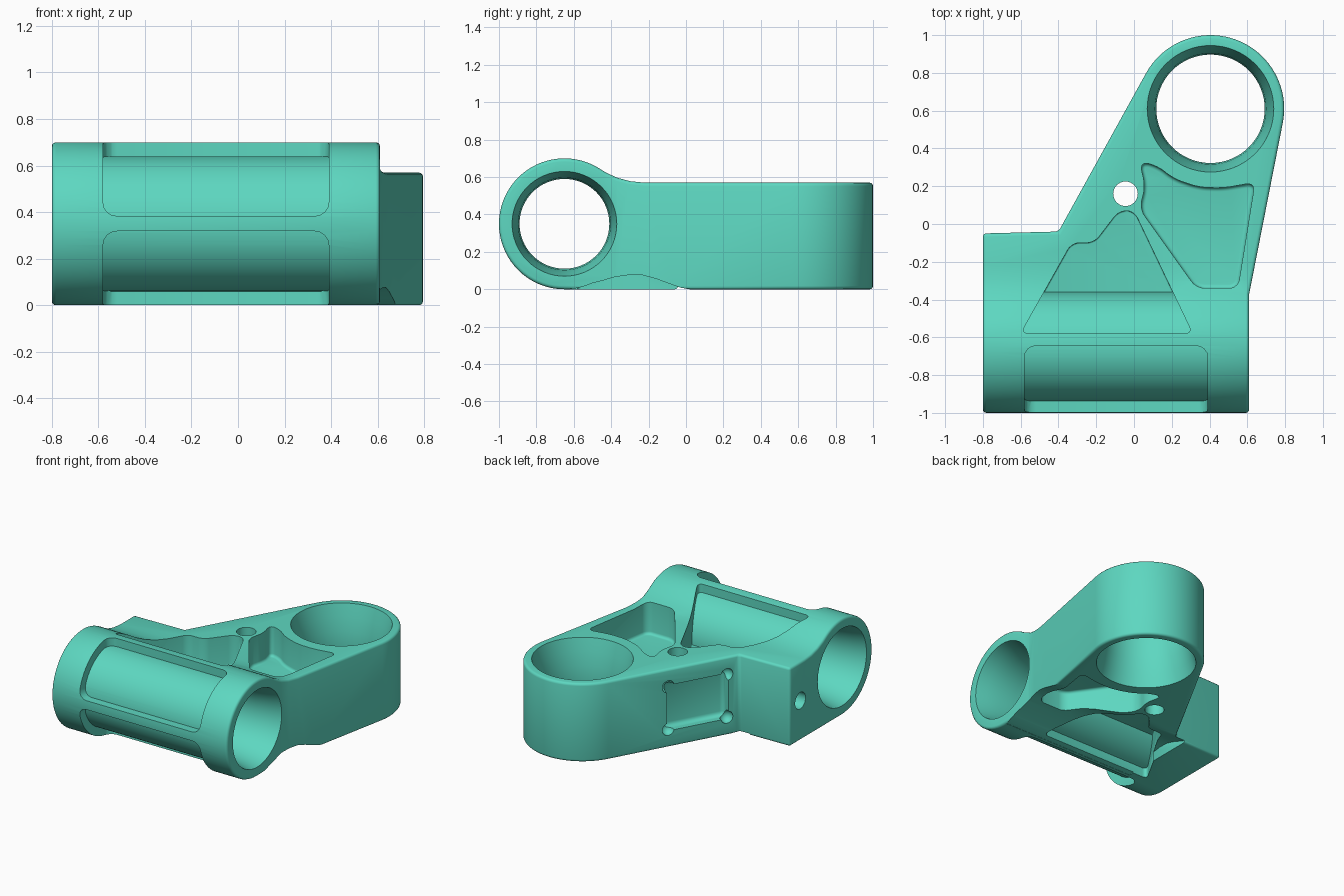
import bpy, bmesh
from math import pi, sin, cos, atan2, acos, hypot, radians
from mathutils import Vector, Matrix

if "Cube" in bpy.data.objects:
    bpy.data.objects.remove(bpy.data.objects["Cube"])

TUBE_Y, TUBE_Z = -0.65, 0.35
BOSS = (0.405, 0.61)
BOSS_R = 0.39


def finish(bm, name):
    bmesh.ops.recalc_face_normals(bm, faces=bm.faces)
    me = bpy.data.meshes.new(name)
    bm.to_mesh(me)
    bm.free()
    ob = bpy.data.objects.new(name, me)
    bpy.context.collection.objects.link(ob)
    return ob


def prism(name, pts, axis, lo, hi, radius=0, fillet=0):
    """Extrude a 2D outline along z (xy points) or x (yz points); fillet rounds the 'lo' end."""
    bm = bmesh.new()
    place = (lambda p: (p[0], p[1], lo)) if axis == 'z' else (lambda p: (lo, p[0], p[1]))
    bm.faces.new([bm.verts.new(place(p)) for p in pts])
    if radius:
        bmesh.ops.bevel(bm, geom=bm.verts[:], offset=radius, segments=5, profile=0.5,
                        affect='VERTICES', clamp_overlap=True)
    floor = bm.edges[:]
    out = bmesh.ops.extrude_face_region(bm, geom=bm.faces[:], use_keep_orig=True)
    move = Vector((0, 0, hi - lo)) if axis == 'z' else Vector((hi - lo, 0, 0))
    bmesh.ops.translate(bm, vec=move, verts=[v for v in out['geom'] if isinstance(v, bmesh.types.BMVert)])
    if fillet:
        bmesh.ops.bevel(bm, geom=floor, offset=fillet, segments=4, profile=0.5,
                        affect='EDGES', clamp_overlap=True)
    return finish(bm, name)


def spindle(name, profile, axis, centre, n=64):
    """Solid of revolution from (position, radius) pairs about the x or z axis."""
    bm = bmesh.new()
    rings = []
    for t, r in profile:
        ring = []
        for i in range(n):
            a, b = r * cos(2 * pi * i / n), r * sin(2 * pi * i / n)
            co = (t, centre[0] + a, centre[1] + b) if axis == 'x' else (centre[0] + a, centre[1] + b, t)
            ring.append(bm.verts.new(co))
        rings.append(ring)
    for p, q in zip(rings, rings[1:]):
        for i in range(n):
            bm.faces.new((p[i], p[(i + 1) % n], q[(i + 1) % n], q[i]))
    bm.faces.new(rings[0])
    bm.faces.new(rings[-1])
    return finish(bm, name)


def box(name, lo, hi, bevel, matrix=Matrix()):
    bm = bmesh.new()
    size = Vector(hi) - Vector(lo)
    mid = (Vector(hi) + Vector(lo)) / 2
    bmesh.ops.create_cube(bm, size=1, matrix=matrix @ Matrix.Translation(mid) @ Matrix.Diagonal((*size, 1)))
    bmesh.ops.bevel(bm, geom=bm.edges[:], offset=bevel, segments=4, profile=0.5, affect='EDGES')
    return finish(bm, name)


def apply(ob, kind, **settings):
    mod = ob.modifiers.new(kind, kind)
    for k, v in settings.items():
        setattr(mod, k, v)
    bpy.context.view_layer.objects.active = ob
    bpy.ops.object.modifier_apply(modifier=mod.name)


def boolean(ob, cutter, op='DIFFERENCE'):
    apply(ob, 'BOOLEAN', object=cutter, operation=op, solver='EXACT')
    bpy.data.objects.remove(cutter)


def tangent(p, side):
    dx, dy = p[0] - BOSS[0], p[1] - BOSS[1]
    return atan2(dy, dx) + side * acos(BOSS_R / hypot(dx, dy))


def circle_pts(start, stop):
    return [(TUBE_Y + 0.35 * cos(radians(t)), TUBE_Z + 0.35 * sin(radians(t))) for t in range(start, stop, 5)]


# Plan outline: tube block, straight flanks and round boss
right, left = (0.61, -0.37), (-0.40, -0.04)
a0, a1 = tangent(right, 1), tangent(left, -1) + 2 * pi
arc = [(BOSS[0] + BOSS_R * cos(a0 + (a1 - a0) * i / 40),
        BOSS[1] + BOSS_R * sin(a0 + (a1 - a0) * i / 40)) for i in range(41)]
plan = [(-0.8, -1.1), (0.61, -1.1), right] + arc + [left, (-0.8, -0.05)]
body = prism("bracket_body", plan, 'z', -0.3, 1.0)

# Side profile: round tube blending into the flat plate
side = [(1.2, 0.57), (-0.22, 0.57), (-0.30, 0.578), (-0.37, 0.597), (-0.43, 0.625)]
side += circle_pts(60, 271) + [(1.2, 0.0)]
boolean(body, prism("side_profile", side, 'x', -1.2, 1.2), 'INTERSECT')
apply(body, 'BEVEL', width=0.018, segments=3, limit_method='ANGLE', angle_limit=radians(50))

# Hollow under the plate behind the tube; the left corner stays flat
hollow = [(-0.62, -0.3)] + circle_pts(275, 296)
hollow += [(-0.45, 0.045), (-0.38, 0.066), (-0.30, 0.077), (-0.23, 0.075), (-0.16, 0.056),
           (-0.09, 0.03), (-0.03, 0.009), (0.03, -0.002), (0.03, -0.3)]
boolean(body, prism("underside_hollow", hollow, 'x', -0.48, 1.2))


# Weight-saving pockets above and below a web, kept clear of the tube wall
def tube_core():
    return spindle("tube_core", [(-1.5, 0.29), (1.5, 0.29)], 'x', (TUBE_Y, TUBE_Z), 96)


pocket_a = [(-0.60, -0.58), (0.31, -0.58), (0.0, 0.07), (-0.08, 0.07), (-0.21, -0.10), (-0.33, -0.10)]
pocket_b = [(0.03, 0.33), (0.12, 0.31), (0.21, 0.24), (0.34, 0.195), (0.47, 0.19), (0.64, 0.22),
            (0.55, -0.34), (0.33, -0.34), (0.03, 0.08), (0.06, 0.20)]
for outline in (pocket_a, pocket_b):
    for lo, hi in ((0.355, 1.2), (0.215, -0.6)):
        cutter = prism("pocket", outline, 'z', lo, hi, 0.045, 0.03)
        boolean(cutter, tube_core())
        boolean(body, cutter)

# Shallow panels on the front of the tube, separated by a rib
for lo, hi in ((0.383, 0.95), (-0.25, 0.318)):
    cutter = box("panel", (-0.58, -1.25, lo), (0.39, -0.645, hi), 0.06)
    boolean(cutter, tube_core())
    boolean(body, cutter)

# Bores narrowing smoothly towards the middle
boolean(body, spindle("tube_bore", [(-0.9, 0.287), (-0.8, 0.28), (-0.72, 0.262), (-0.62, 0.247), (-0.5, 0.24),
                                    (0.31, 0.24), (0.43, 0.247), (0.53, 0.262), (0.61, 0.28), (0.7, 0.287)],
                      'x', (TUBE_Y, TUBE_Z)))
boolean(body, spindle("boss_bore", [(-0.1, 0.348), (0.0, 0.335), (0.09, 0.312), (0.19, 0.294), (0.285, 0.287),
                                    (0.38, 0.294), (0.48, 0.312), (0.57, 0.335), (0.67, 0.348)], 'z', BOSS))
boolean(body, spindle("bolt_hole", [(-0.2, 0.065), (0.8, 0.065)], 'z', (-0.045, 0.16), 32))
boolean(body, spindle("end_hole", [(-0.9, 0.06), (-0.42, 0.06)], 'x', (-0.17, 0.29), 32))

# Recess in the slanted flank with rounded corner reliefs
tip = arc[-1]
flank = Matrix.Translation((*left, 0)) @ Matrix.Rotation(atan2(tip[1] - left[1], tip[0] - left[0]), 4, 'Z')
boolean(body, box("flank_recess", (0.08, -0.07, 0.12), (0.53, 0.20, 0.45), 0.03, flank))
for u in (0.09, 0.52):
    for z in (0.13, 0.44):
        bm = bmesh.new()
        bmesh.ops.create_uvsphere(bm, u_segments=20, v_segments=12, radius=0.045,
                                  matrix=flank @ Matrix.Translation((u, -0.01, z)))
        boolean(body, finish(bm, "corner_relief"))

# Smooth shading
bpy.ops.object.select_all(action='DESELECT')
body.select_set(True)
bpy.context.view_layer.objects.active = body
bpy.ops.object.shade_smooth_by_angle(angle=radians(35))
mat = bpy.data.materials.new("teal")
mat.diffuse_color = (0.11, 0.68, 0.53, 1)
mat.use_nodes = True
mat.node_tree.nodes["Principled BSDF"].inputs["Base Color"].default_value = mat.diffuse_color
body.data.materials.append(mat)
